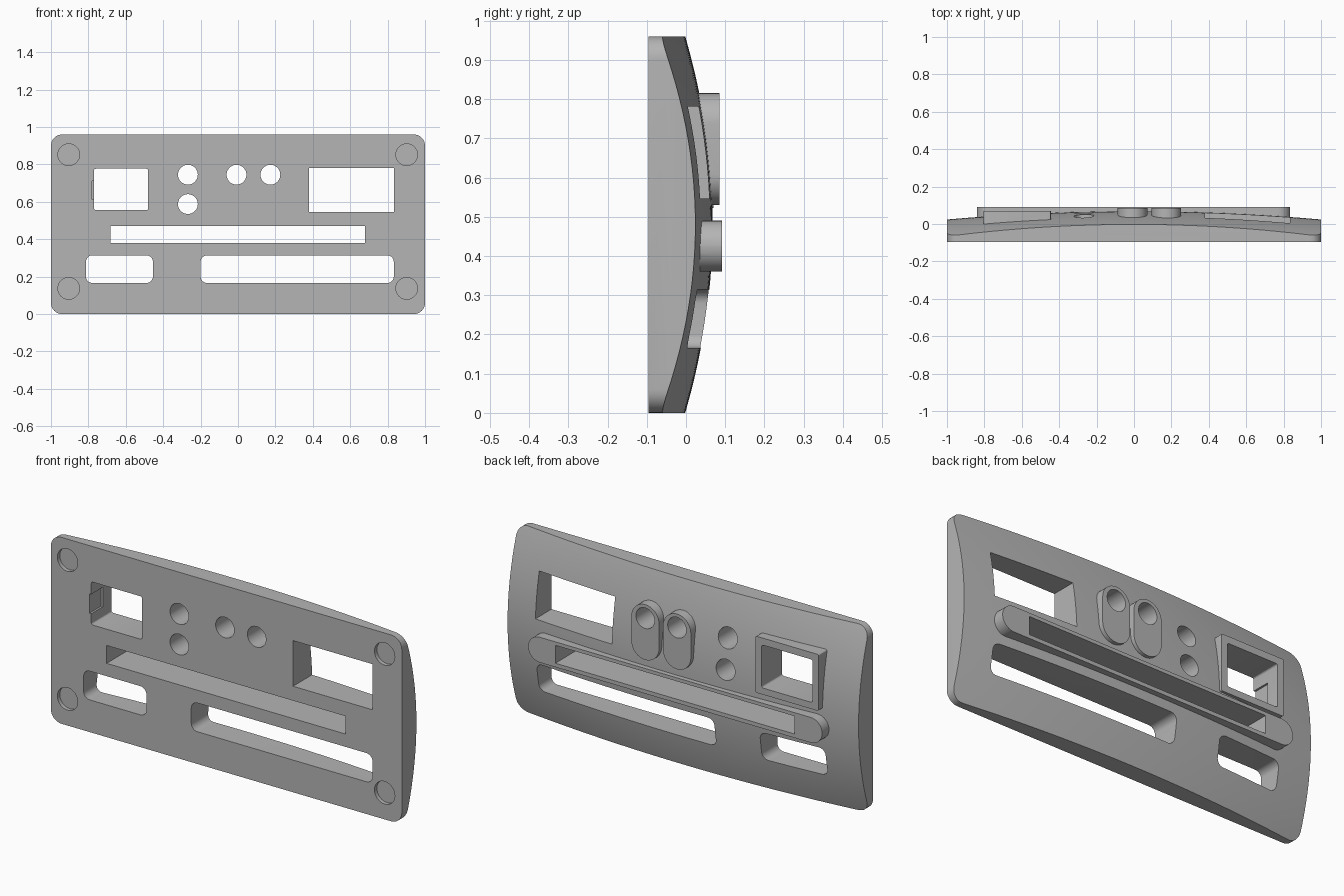
import bpy, bmesh, math

default = bpy.data.objects.get("Cube")
if default:
    bpy.data.objects.remove(default, do_unlink=True)

MID = 0.48      # mid height of the panel
FRONT = -0.095  # flat front plane

grey = bpy.data.materials.new("plain grey")
grey.use_nodes = True
colour = (0.46, 0.46, 0.46, 1)
grey.diffuse_color = colour
grey.node_tree.nodes["Principled BSDF"].inputs["Base Color"].default_value = colour


def finish(bm, name):
    bmesh.ops.recalc_face_normals(bm, faces=bm.faces)
    mesh = bpy.data.meshes.new(name)
    bm.to_mesh(mesh)
    bm.free()
    mesh.materials.append(grey)
    obj = bpy.data.objects.new(name, mesh)
    bpy.context.collection.objects.link(obj)
    return obj


def prism(name, x0, x1, z0, z1, y0, y1, radius=0.0, steps=8):
    """Rounded rectangle in the xz plane, extruded along y."""
    bm = bmesh.new()
    points = []
    corners = [(x1, z1, -1, -1), (x0, z1, 1, -1), (x0, z0, 1, 1), (x1, z0, -1, 1)]
    for i, (x, z, sx, sz) in enumerate(corners):
        for k in range(steps + 1 if radius else 1):
            a = (i + k / steps) * math.pi / 2
            px = x + sx * radius + radius * math.cos(a)
            pz = z + sz * radius + radius * math.sin(a)
            points.append((px, y0, pz))
    face = bm.faces.new([bm.verts.new(p) for p in points])
    bmesh.ops.remove_doubles(bm, verts=bm.verts, dist=1e-5)
    made = bmesh.ops.extrude_face_region(bm, geom=list(bm.faces))
    for v in made["geom"]:
        if isinstance(v, bmesh.types.BMVert):
            v.co.y = y1
    return finish(bm, name)


def disc(name, x, z, r, y0, y1):
    return prism(name, x - r, x + r, z - r, z + r, y0, y1, r * 0.9999, 10)


def combine(target, tool, operation):
    """Apply a boolean and remove the tool object."""
    tool.hide_render = True
    mod = target.modifiers.new(operation, 'BOOLEAN')
    mod.operation, mod.object, mod.solver = operation, tool, 'EXACT'
    bpy.context.view_layer.update()
    graph = bpy.context.evaluated_depsgraph_get()
    mesh = bpy.data.meshes.new_from_object(target.evaluated_get(graph))
    target.modifiers.clear()
    target.data = mesh
    bpy.data.objects.remove(tool, do_unlink=True)


# Domed block for the curved back
bm = bmesh.new()
bmesh.ops.create_grid(bm, x_segments=48, y_segments=28, size=1)
for v in bm.verts:
    x, w = v.co.x * 1.05, v.co.y * 1.05
    sag = 0.044 * x * x + 0.07 * w * w + 0.02 * x * x * w * w
    v.co = (x, 0.068 - sag, MID + w * MID)
made = bmesh.ops.extrude_face_region(bm, geom=list(bm.faces))
for v in made["geom"]:
    if isinstance(v, bmesh.types.BMVert):
        v.co.y = -0.2
dome = finish(bm, "dome")

# Rounded panel trimmed by the dome
panel = prism("panel", -1, 1, 0, 2 * MID, FRONT, 0.2, 0.06)
combine(panel, dome, 'INTERSECT')

# Raised parts on the back
raised = [
    prism("slot_rim", -0.84, 0.835, 0.36, 0.49, -0.02, 0.092, 0.0649, 10),
    prism("window_frame", -0.805, -0.445, 0.522, 0.813, -0.02, 0.07, 0.008, 3),
]
for x in (-0.008, 0.173):
    raised.append(prism("button_boss", x - 0.079, x + 0.079, 0.53, 0.815,
                        -0.02, 0.085, 0.0789, 10))
for part in raised:
    combine(panel, part, 'UNION')

# Through openings
BACK = 0.3
THRU = -0.3
cutters = [
    prism("left_window", -0.77, -0.48, 0.556, 0.777, THRU, BACK, 0.01, 3),
    prism("right_window", 0.38, 0.833, 0.546, 0.781, THRU, BACK),
    prism("long_slot", -0.682, 0.68, 0.38, 0.472, THRU, BACK),
    prism("left_port", -0.813, -0.455, 0.166, 0.314, THRU, BACK, 0.035),
    prism("right_port", -0.2, 0.833, 0.166, 0.314, THRU, BACK, 0.035),
    prism("window_notch", -0.78, -0.75, 0.612, 0.712, THRU, 0.0),
]
for x, z in ((-0.268, 0.745), (-0.268, 0.588), (-0.008, 0.745), (0.173, 0.745)):
    cutters.append(disc("round_hole", x, z, 0.053, THRU, BACK))

# Shallow round recesses in the front corners
for x in (-0.905, 0.902):
    for z in (0.137, 0.852):
        cutters.append(disc("corner_recess", x, z, 0.058, THRU, FRONT + 0.02))
for cutter in cutters:
    combine(panel, cutter, 'DIFFERENCE')

# Smooth dome and rounded walls, crisp edges
panel.name = "panel"
bpy.ops.object.select_all(action='DESELECT')
panel.select_set(True)
bpy.context.view_layer.objects.active = panel
bpy.ops.object.shade_smooth_by_angle(angle=math.radians(25))
